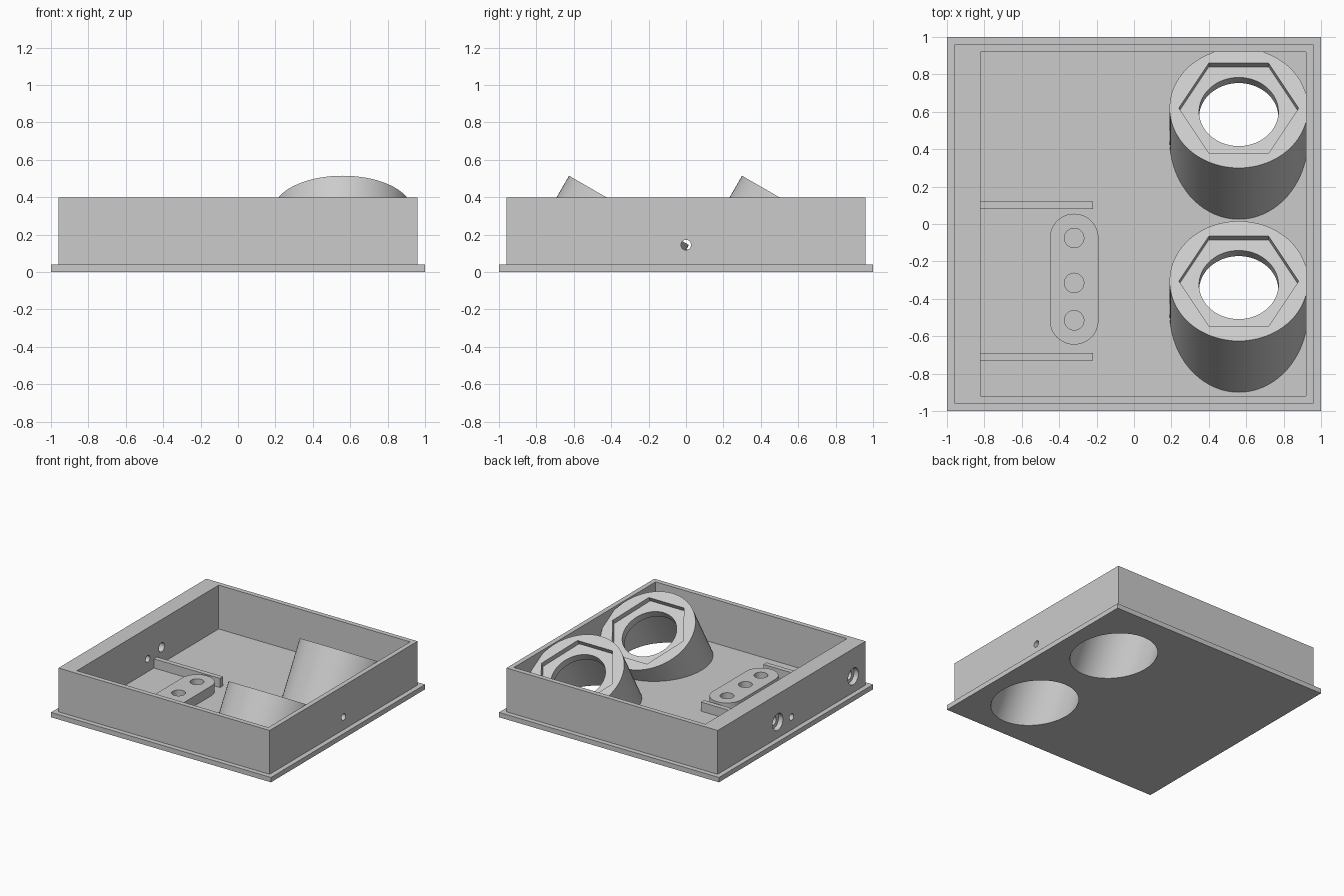
import bpy, bmesh, math
from mathutils import Matrix, Vector

cube = bpy.data.objects.get("Cube")
if cube:
    bpy.data.objects.remove(cube, do_unlink=True)

grey = bpy.data.materials.new("plain grey")
grey.use_nodes = True
COLOUR = (0.6, 0.6, 0.6, 1)
grey.diffuse_color = COLOUR
grey.node_tree.nodes["Principled BSDF"].inputs["Base Color"].default_value = COLOUR


def rect(x0, x1, y0, y1):
    return [(x0, y0), (x1, y0), (x1, y1), (x0, y1)]


def circle(r, sides=72):
    return [(r * math.cos(math.tau * i / sides), r * math.sin(math.tau * i / sides))
            for i in range(sides)]


def prism(name, outline, z0, z1, matrix=Matrix()):
    """Extrude a closed 2D outline from z0 to z1, then place it."""
    bm = bmesh.new()
    base = bm.faces.new([bm.verts.new((x, y, z0)) for x, y in outline])
    new = bmesh.ops.extrude_face_region(bm, geom=[base])["geom"]
    top = [v for v in new if isinstance(v, bmesh.types.BMVert)]
    bmesh.ops.translate(bm, verts=top, vec=(0, 0, z1 - z0))
    bmesh.ops.recalc_face_normals(bm, faces=bm.faces)
    bm.transform(matrix)
    mesh = bpy.data.meshes.new(name)
    bm.to_mesh(mesh)
    bm.free()
    mesh.materials.append(grey)
    obj = bpy.data.objects.new(name, mesh)
    bpy.context.collection.objects.link(obj)
    return obj


def activate(obj):
    bpy.ops.object.select_all(action="DESELECT")
    obj.select_set(True)
    bpy.context.view_layer.objects.active = obj


def cut(obj, outline, z0, z1, matrix=Matrix()):
    """Subtract a prism from an object."""
    cutter = prism("cutter", outline, z0, z1, matrix)
    cutter.hide_render = True
    activate(obj)
    mod = obj.modifiers.new("cut", "BOOLEAN")
    mod.operation = "DIFFERENCE"
    mod.solver = "EXACT"
    mod.object = cutter
    bpy.ops.object.modifier_apply(modifier=mod.name)
    bpy.data.objects.remove(cutter, do_unlink=True)


FLOOR, SUNK, RIM = 0.04, 0.02, 0.40

# Base plate and tray walls
plate = prism("base_plate", rect(-1, 1, -1, 1), 0, FLOOR)
walls = prism("tray_walls", rect(-0.96, 0.96, -0.96, 0.96), SUNK, RIM)
cut(walls, rect(-0.82, 0.92, -0.92, 0.92), -1, 1)


# Side wall holes, drilled along x
def drill(x0, x1, y, z, r):
    place = Matrix.Translation((0, y, z)) @ Matrix.Rotation(math.pi / 2, 4, "Y")
    cut(walls, circle(r, 32), x0, x1, place)


for x0, x1 in ((-1.1, -0.7), (0.85, 1.1)):
    drill(x0, x1, 0, 0.145, 0.027)
for y in (0.18, -0.80):
    drill(-1.1, -0.7, y, 0.172, 0.037)
    drill(-1.1, -0.92, y, 0.172, 0.068)

# Tilted sockets: hexagonal recess, narrow throat, wide bore through the plate
for name, y in (("front_socket", -0.305), ("back_socket", 0.62)):
    tilt = Matrix.Translation((0.56, y, 0.33)) @ Matrix.Rotation(-math.pi / 6, 4, "X")
    socket = prism(name, circle(0.37), -0.9, 0, tilt)
    cut(socket, rect(-2, 2, -2, 2), -2, SUNK)
    cut(socket, circle(0.32, 6), -0.04, 0.2, tilt)
    cut(socket, circle(0.212), -0.3, 0.1, tilt)
    for part in (socket, plate):
        cut(part, circle(0.31), -1.2, -0.10, tilt)
    socket.data.update()

# Support ribs
for name, y in (("front_rib", -0.71), ("back_rib", 0.10)):
    prism(name, rect(-0.83, -0.22, y - 0.02, y + 0.02), SUNK, 0.115)

# Rounded block with three blind holes
R = 0.13
arc = [math.pi * i / 24 for i in range(25)]
stadium = [(-0.32 + R * math.cos(a), -0.075 + R * math.sin(a)) for a in arc]
stadium += [(-0.32 - R * math.cos(a), -0.515 - R * math.sin(a)) for a in arc]
block = prism("holed_block", stadium, FLOOR, 0.12)
for y in (-0.075, -0.315, -0.515):
    cut(block, circle(0.052, 32), 0, 0.3, Matrix.Translation((-0.32, y, 0)))

# Smooth curved walls, keep crisp edges
for obj in list(bpy.context.collection.objects):
    if obj.type == "MESH" and grey.name in obj.data.materials:
        activate(obj)
        bpy.ops.object.shade_smooth_by_angle(angle=math.radians(30))
